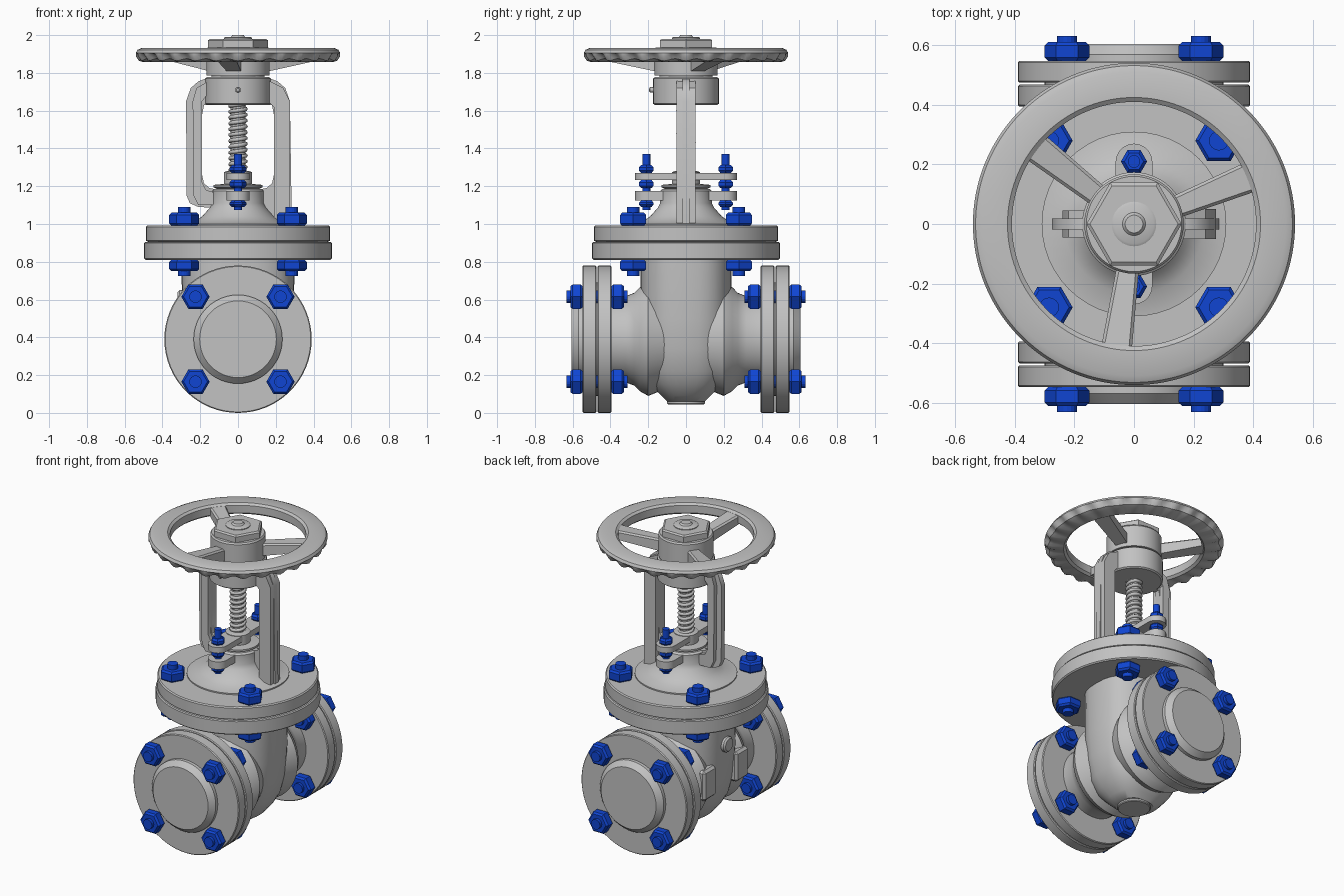
import bpy, bmesh
from math import pi, cos, sin, radians
from mathutils import Matrix, Vector

if "Cube" in bpy.data.objects:
    bpy.data.objects.remove(bpy.data.objects["Cube"])


def material(name, color):
    m = bpy.data.materials.new(name)
    m.use_nodes = True
    m.diffuse_color = color
    bsdf = m.node_tree.nodes["Principled BSDF"]
    bsdf.inputs["Base Color"].default_value = color
    bsdf.inputs["Roughness"].default_value = 0.6
    return m


GREY = material("cast grey", (0.54, 0.54, 0.54, 1))
BLUE = material("bolt blue", (0.005, 0.06, 0.65, 1))


def finish(name, bm, mat, matrix=None, smooth=True):
    bmesh.ops.remove_doubles(bm, verts=bm.verts, dist=1e-5)
    bmesh.ops.recalc_face_normals(bm, faces=bm.faces)
    if matrix:
        bm.transform(matrix)
    mesh = bpy.data.meshes.new(name)
    bm.to_mesh(mesh)
    bm.free()
    mesh.materials.append(mat)
    ob = bpy.data.objects.new(name, mesh)
    bpy.context.scene.collection.objects.link(ob)
    if smooth:
        bpy.ops.object.select_all(action="DESELECT")
        ob.select_set(True)
        bpy.context.view_layer.objects.active = ob
        bpy.ops.object.shade_smooth_by_angle(angle=radians(32))
    return ob


def skin(bm, rings, closed=False):
    # quads between successive rings, caps at the ends unless closed
    rows = [[bm.verts.new(p) for p in ring] for ring in rings]
    n = len(rows[0])
    pairs = list(zip(rows, rows[1:])) + ([(rows[-1], rows[0])] if closed else [])
    for a, b in pairs:
        for i in range(n):
            j = (i + 1) % n
            bm.faces.new((a[i], a[j], b[j], b[i]))
    if not closed:
        bm.faces.new(rows[0])
        bm.faces.new(rows[-1])


def circle(r, z, segs):
    return [(r * cos(2 * pi * i / segs), r * sin(2 * pi * i / segs), z) for i in range(segs)]


def lathe(name, profile, mat=GREY, segs=48, matrix=None):
    bm = bmesh.new()
    skin(bm, [circle(r, z, segs) for r, z in profile])
    return finish(name, bm, mat, matrix)


def plate(name, pts, half, plane="xz"):
    # flat outline given thickness
    bm = bmesh.new()
    if plane == "xz":
        skin(bm, [[(x, y, z) for x, z in pts] for y in (-half, half)])
    else:
        skin(bm, [[(x, y, z) for x, y in pts] for z in (-half, half)])
    return finish(name, bm, GREY)


def bolt(name, matrix, rod, nuts, rod_r=0.033, nut_r=0.075):
    # threaded rod with chamfered hex nuts
    bm = bmesh.new()
    skin(bm, [circle(rod_r, z, 16) for z in rod])
    for lo, hi in nuts:
        c = 0.012
        skin(bm, [circle(nut_r - c, lo, 6), circle(nut_r, lo + c, 6),
                  circle(nut_r, hi - c, 6), circle(nut_r - c, hi, 6)])
    return finish(name, bm, BLUE, matrix, smooth=False)


PIPE_Z = 0.39

# Body: lofted rounded box section, narrowing to a rounded base
def section(z, hx, hy, power=2.6, segs=32):
    ring = []
    for i in range(segs):
        c, s = cos(2 * pi * i / segs), sin(2 * pi * i / segs)
        ring.append((hx * abs(c) ** (2 / power) * (1 if c > 0 else -1),
                     hy * abs(s) ** (2 / power) * (1 if s > 0 else -1), z))
    return ring

bm = bmesh.new()
skin(bm, [section(*s) for s in ((0.06, 0.11, 0.1), (0.09, 0.16, 0.13), (0.15, 0.21, 0.19),
                                (0.22, 0.25, 0.22), (0.34, 0.28, 0.235), (0.5, 0.295, 0.24),
                                (0.82, 0.3, 0.24))])
finish("body", bm, GREY)
lathe("body_base_boss", [(0.095, 0.045), (0.1, 0.05), (0.1, 0.08)])

# Lugs on the side of the body
for y in (-0.17, 0.17):
    bm = bmesh.new()
    bmesh.ops.create_cube(bm, size=1, matrix=Matrix.Translation((-0.25, y, 0.4))
                          @ Matrix.Diagonal((0.1, 0.13, 0.2, 1)))
    bmesh.ops.bevel(bm, geom=bm.edges[:], offset=0.015, segments=1, affect="EDGES")
    finish("side_lug", bm, GREY)
lathe("side_boss", [(0.05, 0.25), (0.05, 0.31), (0.04, 0.32)], segs=20,
      matrix=Matrix.Translation((0, 0, 0.6)) @ Matrix.Rotation(-pi / 2, 4, "Y"))

# Pipe ends: neck, paired flanges, stub and bolts
for side, word in ((-1, "front"), (1, "back")):
    turn = Matrix.Translation((0, 0, PIPE_Z)) @ Matrix.Rotation(-side * pi / 2, 4, "X")
    lathe(word + "_pipe_neck", [(0.22, 0), (0.3, 0.2), (0.275, 0.245), (0.245, 0.275),
                                (0.228, 0.32), (0.225, 0.4)], matrix=turn)
    lathe(word + "_pipe_flanges", [(0.385, 0.395), (0.39, 0.4), (0.39, 0.463), (0.385, 0.468),
                                   (0.3, 0.468), (0.3, 0.475), (0.385, 0.475), (0.39, 0.48),
                                   (0.39, 0.543), (0.385, 0.548)], segs=64, matrix=turn)
    lathe(word + "_pipe_stub", [(0.235, 0.54), (0.235, 0.57), (0.203, 0.605)], matrix=turn)
    for x in (-0.225, 0.225):
        for z in (-0.225, 0.225):
            bolt(word + "_flange_bolt", Matrix.Translation((x, 0, z)) @ turn,
                 (0.31, 0.632), ((0.328, 0.396), (0.547, 0.612)))

# Bonnet flanges, dome and stuffing box
lathe("body_top_flange", [(0.49, 0.81), (0.497, 0.817), (0.497, 0.9), (0.49, 0.905)], segs=64)
lathe("bonnet_flange", [(0.475, 0.905), (0.487, 0.912), (0.487, 0.985), (0.48, 0.992)], segs=64)
lathe("bonnet_dome", [(0.31, 0.98), (0.31, 1.0), (0.235, 1.01), (0.19, 1.04), (0.15, 1.085),
                      (0.137, 1.11), (0.137, 1.175), (0.125, 1.185)])
lathe("gland_collar", [(0.1, 1.18), (0.13, 1.195), (0.13, 1.207), (0.075, 1.212),
                       (0.075, 1.275), (0.06, 1.28)], segs=32)
for x in (-0.285, 0.285):
    for y in (-0.28, 0.28):
        bolt("bonnet_bolt", Matrix.Translation((x, y, 0)), (0.725, 1.09),
             ((0.75, 0.812), (0.99, 1.06)), nut_r=0.079)

# Gland bars with round ends, and their stud bolts
def stadium(half_len, r, n=10):
    return [(r * cos(pi * i / n + a), s * (half_len - r) + r * sin(pi * i / n + a))
            for s, a in ((1, 0), (-1, pi)) for i in range(n + 1)]

for name, z, half in (("gland_bar", 1.252, 0.019), ("stuffing_box_ears", 1.15, 0.025)):
    plate(name, stadium(0.27, 0.062), half, "xy").location.z = z
for y in (-0.21, 0.21):
    bolt("gland_bolt", Matrix.Translation((0, y, 0)), (1.075, 1.37),
         ((1.09, 1.125), (1.19, 1.233), (1.27, 1.312)), rod_r=0.021, nut_r=0.044)

# Stem with helical thread
lathe("stem", [(0.039, 1.2), (0.039, 1.99), (0.03, 2.0)], segs=24)
curve = bpy.data.curves.new("stem_thread", "CURVE")
curve.dimensions = "3D"
curve.bevel_depth = 0.011
curve.bevel_resolution = 1
turns, steps = 12, 20
spline = curve.splines.new("POLY")
spline.points.add(turns * steps)
for i, p in enumerate(spline.points):
    a = 2 * pi * i / steps
    p.co = (0.041 * cos(a), 0.041 * sin(a), 1.27 + 0.37 * i / (turns * steps), 1)
curve.materials.append(GREY)
bpy.context.scene.collection.objects.link(bpy.data.objects.new("stem_thread", curve))

# Yoke arms: thin web crossed by a wider rail
arch = [(0.1, 1.18), (0.15, 1.19), (0.18, 1.215), (0.19, 1.26), (0.19, 1.58), (0.18, 1.63),
        (0.1, 1.63), (0.1, 1.77), (0.17, 1.77), (0.21, 1.755), (0.25, 1.72), (0.275, 1.65)]
plate("left_yoke_web", arch + [(0.285, 1.0), (0.1, 1.0)], 0.018)
plate("left_yoke_rail", [(0.19, 1.0), (0.275, 1.0), (0.275, 1.65), (0.24, 1.72),
                         (0.16, 1.76), (0.16, 1.65), (0.19, 1.62)], 0.05)
plate("right_yoke_web", [(-x, z) for x, z in arch]
      + [(-0.272, 1.15), (-0.255, 1.11), (-0.21, 1.09), (-0.1, 1.085)], 0.018)
plate("right_yoke_rail", [(-0.1, 1.1), (-0.21, 1.1), (-0.235, 1.15), (-0.24, 1.65),
                          (-0.22, 1.72), (-0.15, 1.76), (-0.15, 1.7), (-0.19, 1.65),
                          (-0.19, 1.22), (-0.17, 1.18), (-0.1, 1.16)], 0.046)

# Yoke hub with grease nipple, wheel hub and lock nut
lathe("yoke_hub", [(0.165, 1.63), (0.174, 1.637), (0.174, 1.77), (0.165, 1.777)])
lathe("grease_nipple", [(0.014, 0.15), (0.014, 0.19), (0.008, 0.195)], segs=12,
      matrix=Matrix.Translation((0, 0, 1.71)) @ Matrix.Rotation(pi / 2, 4, "X"))
lathe("wheel_hub", [(0.14, 1.77), (0.14, 1.785), (0.167, 1.785), (0.167, 1.925), (0.16, 1.935)])
lathe("lock_nut", [(0.16, 1.93), (0.16, 1.972), (0.148, 1.98)], segs=6)
lathe("lock_nut_ring", [(0.075, 1.975), (0.075, 1.985), (0.066, 1.99)], segs=24)

# Handwheel rim with scalloped lower grip edge
rim = [(0.41, 1.87), (0.41, 1.92), (0.425, 1.932), (0.51, 1.932), (0.532, 1.922),
       (0.541, 1.905), (0.541, 1.888), (0.525, 1.864), (0.5, 1.857), (0.425, 1.857)]
segs, waves = 168, 28
rings = []
for i in range(segs):
    a = 2 * pi * i / segs
    dip = 0.5 - 0.5 * cos(waves * a)
    rings.append([((r - 0.014 * dip * (r > 0.49 and z < 1.89)) * cos(a),
                   (r - 0.014 * dip * (r > 0.49 and z < 1.89)) * sin(a),
                   z + 0.012 * dip * (r > 0.49 and z < 1.89)) for r, z in rim])
bm = bmesh.new()
skin(bm, rings, closed=True)
finish("handwheel_rim", bm, GREY)

# Three spokes, widening and rising toward the rim
for k in range(3):
    bm = bmesh.new()
    rings = [[(r, -w, lo), (r, w, lo), (r, w, hi - 0.01), (r, w - 0.01, hi),
              (r, 0.01 - w, hi), (r, -w, hi - 0.01)]
             for r, w, lo, hi in ((0.12, 0.036, 1.8, 1.88), (0.43, 0.052, 1.865, 1.922))]
    skin(bm, rings)
    finish("handwheel_spoke", bm, GREY, Matrix.Rotation(radians(22 + 120 * k), 4, "Z"))
